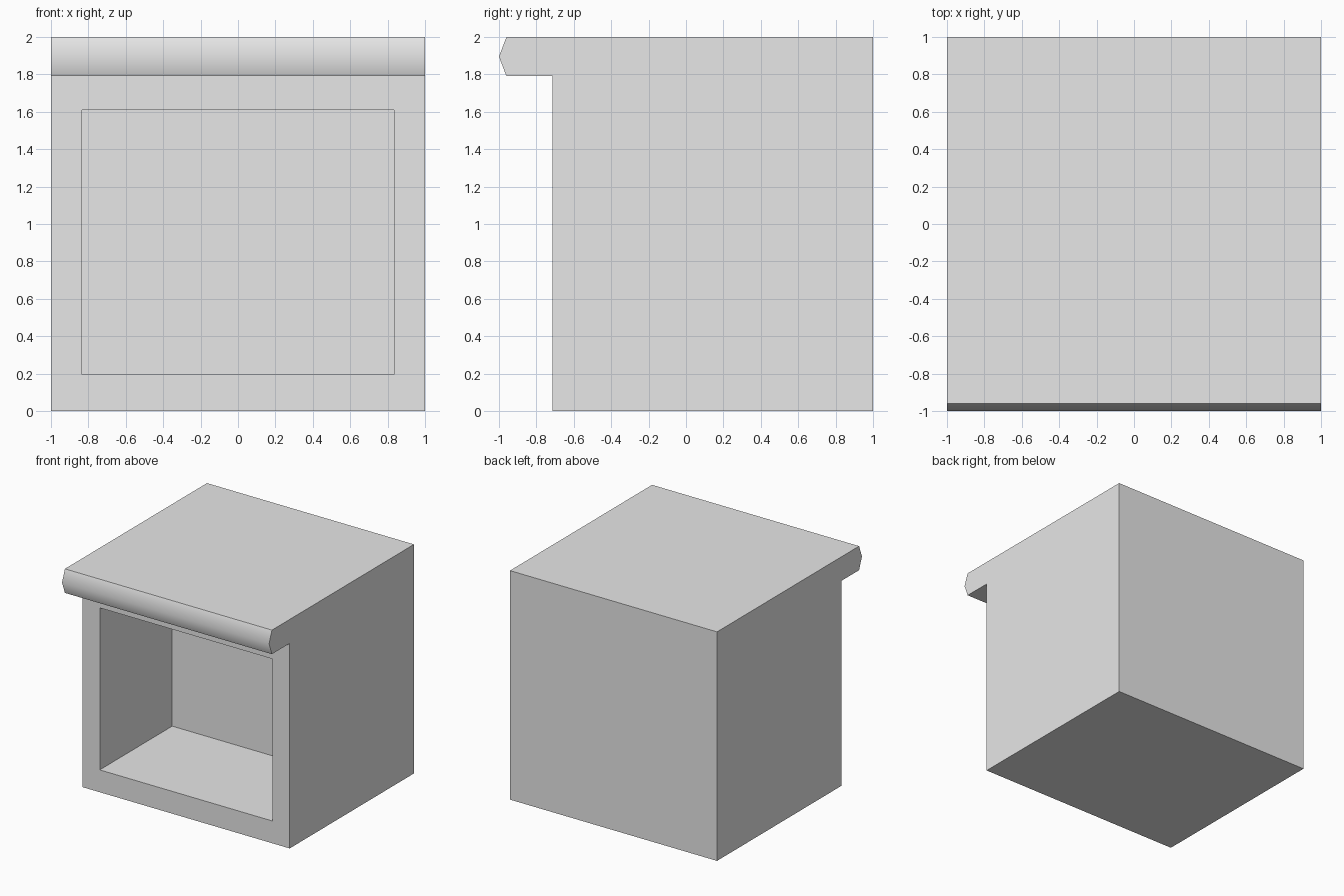
import bpy
import bmesh
import math
from mathutils import Vector

cube = bpy.data.objects.get("Cube")
if cube:
    bpy.data.objects.remove(cube, do_unlink=True)

# Single grey material
grey = bpy.data.materials.new("plain grey")
grey.use_nodes = True
colour = (0.8, 0.8, 0.8, 1)
grey.diffuse_color = colour
grey.node_tree.nodes["Principled BSDF"].inputs["Base Color"].default_value = colour

# Side outline (y, z): box with an overhanging, pointed lip at the top front
outline = [(1, 0), (1, 2), (-0.96, 2), (-1, 1.895), (-0.96, 1.79), (-0.715, 1.79), (-0.715, 0)]
bm = bmesh.new()
side = bm.faces.new([bm.verts.new((-1, y, z)) for y, z in outline])
swept = bmesh.ops.extrude_face_region(bm, geom=[side], use_keep_orig=True)
bmesh.ops.translate(bm, vec=(2, 0, 0),
                    verts=[v for v in swept["geom"] if isinstance(v, bmesh.types.BMVert)])
bmesh.ops.recalc_face_normals(bm, faces=bm.faces[:])

# Rectangular opening inset in the front, then pushed back into a recess
front = min(bm.faces, key=lambda f: (f.calc_center_median() - Vector((0, -0.715, 0.895))).length)
bmesh.ops.inset_individual(bm, faces=[front], thickness=0.18)
for v in front.verts:
    v.co.x = math.copysign(0.835, v.co.x)
    v.co.z = 1.61 if v.co.z > 0.9 else 0.195
bm.normal_update()
bmesh.ops.inset_individual(bm, faces=[front], thickness=0, depth=0)
for v in front.verts:
    v.co.y = 0.285
bm.normal_update()

mesh = bpy.data.meshes.new("open_cabinet")
bm.to_mesh(mesh)
bm.free()
mesh.materials.append(grey)
cabinet = bpy.data.objects.new("open_cabinet", mesh)
bpy.context.collection.objects.link(cabinet)

# Smooth the lip's nose and keep all other edges sharp
bpy.ops.object.select_all(action="DESELECT")
cabinet.select_set(True)
bpy.context.view_layer.objects.active = cabinet
bpy.ops.object.shade_smooth_by_angle(angle=math.radians(50))
